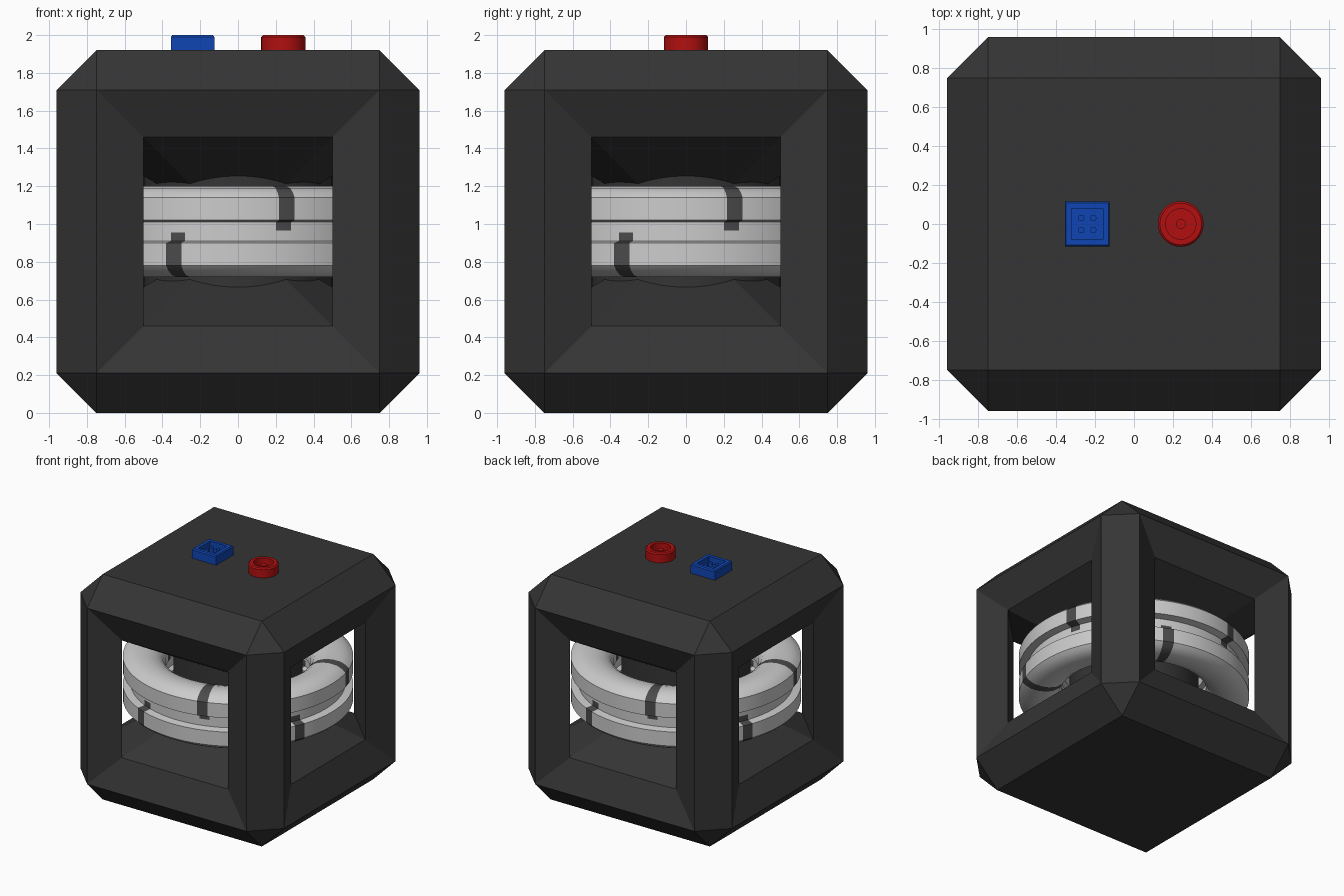
import bpy, bmesh, math
from mathutils import Matrix, Vector

if "Cube" in bpy.data.objects:
    bpy.data.objects.remove(bpy.data.objects["Cube"])

CZ = 0.96  # height of the model's centre


def material(name, r, g, b):
    m = bpy.data.materials.new(name)
    m.diffuse_color = (r, g, b, 1)
    m.use_nodes = True
    m.node_tree.nodes["Principled BSDF"].inputs["Base Color"].default_value = m.diffuse_color
    return m


DARK = material("dark_grey", 0.035, 0.035, 0.035)
LIGHT = material("light_grey", 0.65, 0.65, 0.65)
MARK = material("mark_grey", 0.07, 0.07, 0.07)
BLUE = material("blue", 0.005, 0.06, 0.45)
RED = material("red", 0.45, 0.005, 0.005)


def finish(bm, name, loc, mats, smooth=False):
    bmesh.ops.remove_doubles(bm, verts=bm.verts, dist=1e-4)
    bmesh.ops.recalc_face_normals(bm, faces=bm.faces)
    me = bpy.data.meshes.new(name)
    bm.to_mesh(me)
    bm.free()
    ob = bpy.data.objects.new(name, me)
    ob.location = loc
    bpy.context.collection.objects.link(ob)
    for m in mats:
        me.materials.append(m)
    if smooth:
        bpy.ops.object.select_all(action='DESELECT')
        bpy.context.view_layer.objects.active = ob
        ob.select_set(True)
        bpy.ops.object.shade_smooth_by_angle(angle=math.radians(30))
    return ob


def face(bm, pts):
    return bm.faces.new([bm.verts.new(p) for p in pts])


# Frame: chamfered cube with four sloped window openings
bm = bmesh.new()
bmesh.ops.create_cube(bm, size=1.92)
bmesh.ops.bevel(bm, geom=bm.edges[:], offset=0.21, segments=1, affect='EDGES')
bm.normal_update()
sides = [f for f in bm.faces if max(abs(f.normal.x), abs(f.normal.y)) > 0.99]
bmesh.ops.delete(bm, geom=sides, context='FACES_ONLY')
signs = [(-1, -1), (1, -1), (1, 1), (-1, 1)]
octagon = []
for k in range(4):
    rot = Matrix.Rotation(k * math.pi / 2, 3, 'Z')
    outer = [rot @ Vector((.75 * a, -.96, .75 * b)) for a, b in signs]
    inner = [rot @ Vector((.5 * a, -.85, .5 * b)) for a, b in signs]
    for i in range(4):
        j = (i + 1) % 4
        face(bm, [outer[i], outer[j], inner[j], inner[i]])
    # inner wall of the corner post
    face(bm, [rot @ Vector(p) for p in
              [(.5, -.85, -.5), (.85, -.5, -.5), (.85, -.5, .5), (.5, -.85, .5)]])
    octagon += [inner[3], inner[2]]
# octagonal funnels running from the window edges into the core
for s in (1, -1):
    ring = [Vector((p.x, p.y, p.z * s)) for p in octagon]
    for i in range(8):
        a, b = ring[i], ring[(i + 1) % 8]
        face(bm, [a, b, b * 0.45, a * 0.45])
finish(bm, "frame", (0, 0, CZ), [DARK])


def lathe(name, profile, segs, loc, mats, closed=True, mark=None):
    """Revolve (radius, z) points; angle runs from -y towards +x."""
    bm = bmesh.new()
    rings = []
    for i in range(segs):
        t = 2 * math.pi * i / segs
        rings.append([bm.verts.new((r * math.sin(t), -r * math.cos(t), z)) for r, z in profile])
    n = len(profile)
    for i in range(segs):
        a, b = rings[i], rings[(i + 1) % segs]
        for j in range(n if closed else n - 1):
            k = (j + 1) % n
            f = bm.faces.new([a[j], b[j], b[k], a[k]])
            if mark and mark(i, (profile[j][1] + profile[k][1]) / 2):
                f.material_index = 1
    if not closed:
        bm.faces.new([r[0] for r in rings])
        bm.faces.new([r[-1] for r in rings])
    return finish(bm, name, loc, mats, smooth=True)


# Central core
lathe("core", [(.5, -.33), (.5, .33)], 64, (0, 0, CZ), [DARK], closed=False)

# Grooved ring with crowned top and bottom, and staggered dark marks
half = [(.83, .005), (.83, .05), (.89, .06), (.89, .18), (.865, .205), (.82, .23), (.76, .24),
        (.70, .238), (.64, .22), (.59, .185), (.56, .13), (.56, .06), (.60, .05), (.60, .005)]
profile = half + [(r, -z) for r, z in reversed(half)]


def is_mark(i, z):
    if z > 0.001:
        return i % 32 in (5, 6)
    return z < -0.001 and (127 - i) % 32 in (7, 8)


lathe("ring", profile, 128, (0, 0, CZ), [LIGHT, MARK], mark=is_mark)


# Sockets on the top: a rim with a recess, and contact pins
def socket(name, x, segs, r_out, r_in, turn, mat, pins, pin_r):
    bm = bmesh.new()
    prof = [(r_out, 0), (r_out, .07), (r_out - .01, .08), (r_in, .08), (r_in, .02)]
    rings = []
    for i in range(segs):
        t = turn + 2 * math.pi * i / segs
        rings.append([bm.verts.new((r * math.cos(t), r * math.sin(t), z)) for r, z in prof])
    for i in range(segs):
        a, b = rings[i], rings[(i + 1) % segs]
        for j in range(len(prof) - 1):
            bm.faces.new([a[j], b[j], b[j + 1], a[j + 1]])
    bm.faces.new([r[0] for r in rings])
    bm.faces.new([r[-1] for r in rings])
    finish(bm, name, (x, 0, 1.92), [mat], smooth=True)
    for n, (px, py) in enumerate(pins):
        lathe(f"{name}_pin_{n + 1}", [(pin_r, .015), (pin_r, .06)], 16,
              (x + px, py, 1.92), [mat], closed=False)


q = math.sqrt(2)
socket("square_socket", -.24, 4, .115 * q, .08 * q, math.pi / 4, BLUE,
       [(.031 * a, .031 * b) for a, b in signs], .016)
socket("round_socket", .24, 48, .117, .078, 0, RED, [(0, 0)], .025)
